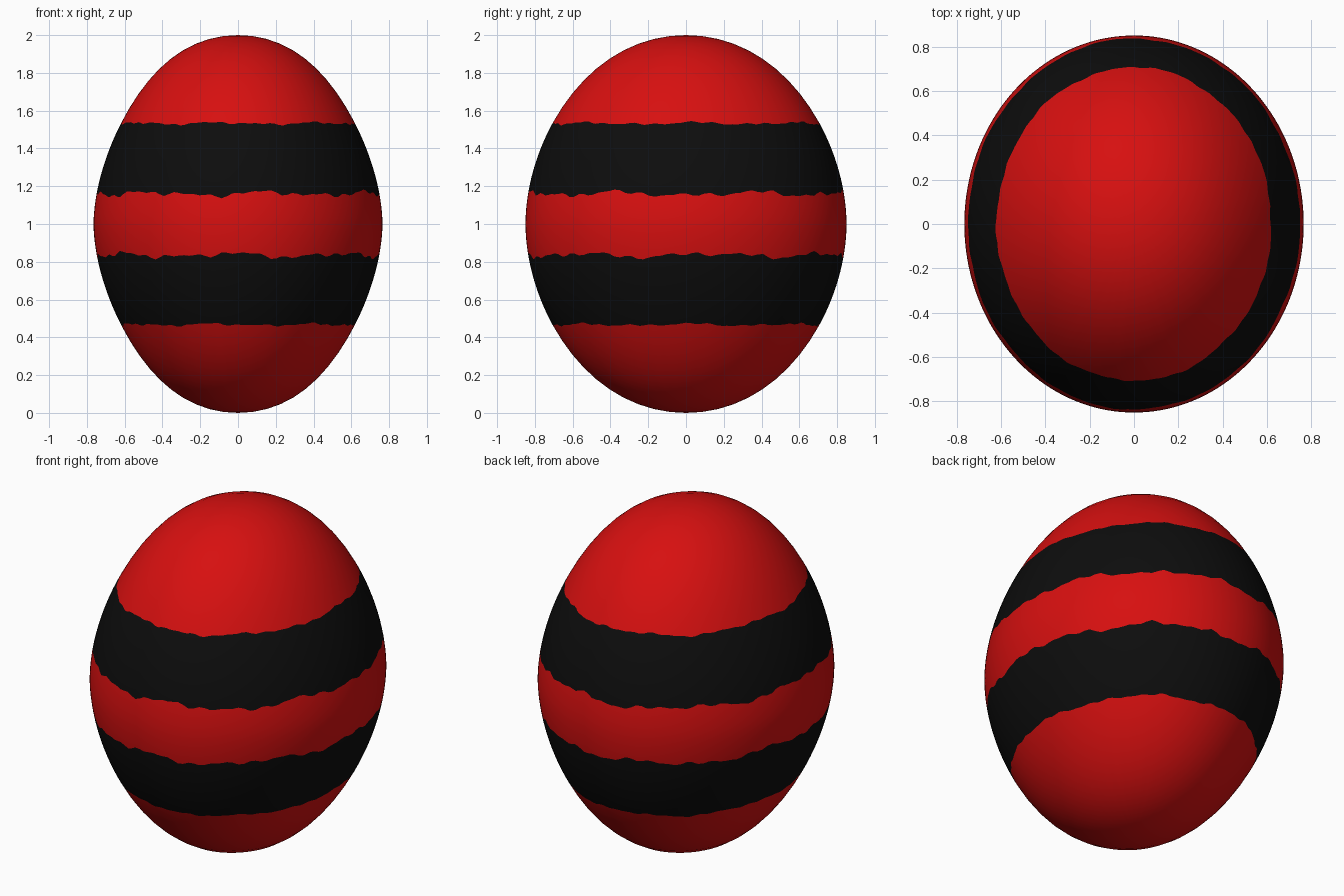
import bpy, bmesh, math, random

cube = bpy.data.objects.get("Cube")
if cube:
    bpy.data.objects.remove(cube, do_unlink=True)

random.seed(4)
SEGMENTS = 160
STEPS = 10
HALF_WIDTH, HALF_DEPTH = 0.765, 0.85


def make_material(name, colour):
    mat = bpy.data.materials.new(name)
    mat.use_nodes = True
    mat.diffuse_color = colour
    node = next(n for n in mat.node_tree.nodes if n.type == 'BSDF_PRINCIPLED')
    node.inputs["Base Color"].default_value = colour
    node.inputs["Roughness"].default_value = 0.6
    return mat


def surface_point(lat, angle):
    """Point on the egg, slightly pinched between waist and poles."""
    pinch = abs(math.sin(2 * lat)) ** 1.5
    x = HALF_WIDTH * math.cos(lat) * (1 - 0.05 * pinch) * math.cos(angle)
    y = HALF_DEPTH * math.cos(lat) * (1 - 0.02 * pinch) * math.sin(angle)
    return x, y, 1 + math.sin(lat)


def ragged_edge(height, wobble):
    """Latitude of a stripe edge at every segment: slow waves plus small teeth."""
    waves = [(n, random.uniform(0, math.tau), a)
             for n, a in ((7, 0.5), (13, 0.4), (29, 0.3), (43, 0.3))]
    edge = []
    for i in range(SEGMENTS):
        a = math.tau * i / SEGMENTS
        offset = sum(amp * math.sin(n * a + p) for n, p, amp in waves)
        edge.append(math.asin(height - 1 + wobble * offset))
    return edge


# Stripe edges from the bottom pole to the top pole
edges = [[-math.pi / 2] * SEGMENTS,
         ragged_edge(0.467, 0.009), ragged_edge(0.835, 0.018),
         ragged_edge(1.16, 0.018), ragged_edge(1.533, 0.009),
         [math.pi / 2] * SEGMENTS]

# Egg shell: rings spaced evenly between neighbouring stripe edges
bm = bmesh.new()
south = bm.verts.new((0, 0, 0))
north = bm.verts.new((0, 0, 2))
rings, bands = [], []
for band, (low, high) in enumerate(zip(edges, edges[1:])):
    for step in range(STEPS):
        if band == 0 and step == 0:
            continue
        t = step / STEPS
        rings.append([bm.verts.new(surface_point(
            low[i] * (1 - t) + high[i] * t, math.tau * i / SEGMENTS))
            for i in range(SEGMENTS)])
        bands.append(band)

for i in range(SEGMENTS):
    j = (i + 1) % SEGMENTS
    bm.faces.new((south, rings[0][j], rings[0][i]))
    bm.faces.new((north, rings[-1][i], rings[-1][j]))
    for lower, upper, band in zip(rings, rings[1:], bands):
        face = bm.faces.new((lower[i], lower[j], upper[j], upper[i]))
        face.material_index = band % 2
for face in bm.faces:
    face.smooth = True

mesh = bpy.data.meshes.new("striped_egg")
bm.to_mesh(mesh)
bm.free()
mesh.materials.append(make_material("bright red", (0.68, 0.005, 0.005, 1)))
mesh.materials.append(make_material("black", (0.004, 0.004, 0.004, 1)))
egg = bpy.data.objects.new("striped_egg", mesh)
bpy.context.collection.objects.link(egg)
